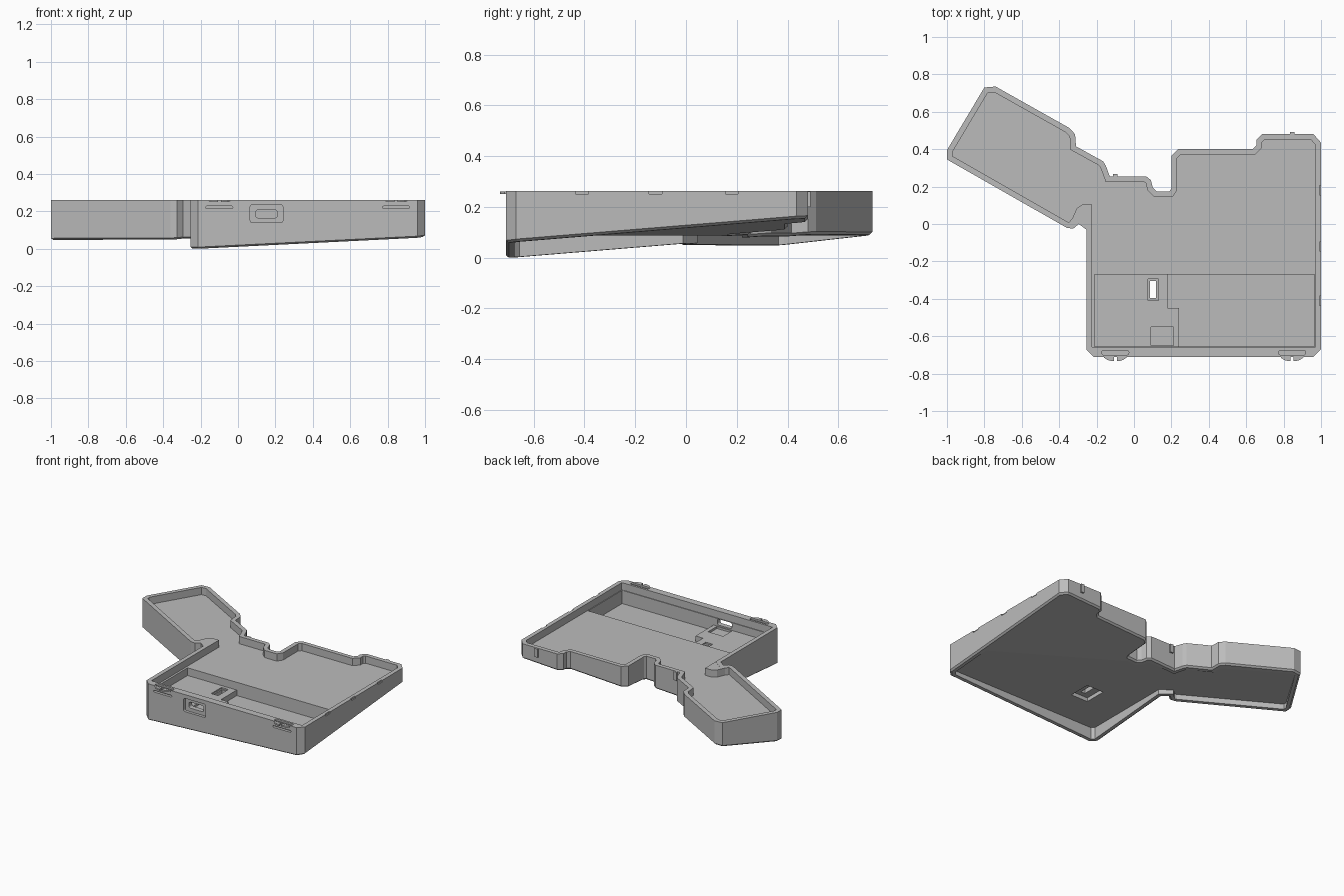
import bpy
import bmesh
from mathutils import Vector

cube = bpy.data.objects.get("Cube")
if cube:
    bpy.data.objects.remove(cube, do_unlink=True)

grey = bpy.data.materials.new("plain_grey")
grey.use_nodes = True
colour = (0.5, 0.5, 0.5, 1)
grey.diffuse_color = colour
grey.node_tree.nodes["Principled BSDF"].inputs["Base Color"].default_value = colour

TOP, FLOOR, POCKET, SHELF, RECESS = 0.262, 0.21, 0.115, 0.155, 0.088

# Case outline, clockwise from the wing tip
OUTLINE = [(-.8, .73), (-.74, .735), (-.345, .513), (-.315, .48), (-.31, .415),
           (-.165, .335), (-.15, .31), (-.13, .255), (.065, .255), (.09, .235),
           (.1, .195), (.12, .175), (.19, .175), (.2, .19), (.2, .365),
           (.235, .4), (.635, .4), (.655, .42), (.655, .45), (.685, .48),
           (.96, .48), (1, .435), (1, -.67), (.96, -.71), (-.215, -.71),
           (-.255, -.67), (-.255, -.03), (-.295, 0), (-.325, -.025),
           (-.36, -.02), (-1, .345), (-1, .395)]


def inset(points, amount):
    """Move every edge of a clockwise outline inward by the same amount."""
    result = []
    for i, p in enumerate(points):
        p = Vector(p)
        a = (p - Vector(points[i - 1])).normalized()
        b = (Vector(points[(i + 1) % len(points)]) - p).normalized()
        n, m = Vector((a.y, -a.x)), Vector((b.y, -b.x))
        result.append(p + (n + m) * amount / (1 + n.dot(m)))
    return result


def tilt(p, lift=0):
    """Height of the sloping underside below a point."""
    return -.003 + .05 * (p[0] + .255) + .082 * (p[1] + .71) + lift


def finish(name, bm):
    bmesh.ops.recalc_face_normals(bm, faces=bm.faces)
    mesh = bpy.data.meshes.new(name)
    bm.to_mesh(mesh)
    bm.free()
    mesh.materials.append(grey)
    ob = bpy.data.objects.new(name, mesh)
    bpy.context.collection.objects.link(ob)
    return ob


def loft(name, loops):
    """Skin a stack of equal loops and cap both ends."""
    bm = bmesh.new()
    rings = [[bm.verts.new(co) for co in loop] for loop in loops]
    for low, high in zip(rings, rings[1:]):
        for i in range(len(low)):
            bm.faces.new((low[i - 1], low[i], high[i], high[i - 1]))
    bm.faces.new(rings[0])
    bm.faces.new(rings[-1])
    return finish(name, bm)


def prism(name, points, low, high):
    return loft(name, [[(p[0], p[1], z) for p in points] for z in (low, high)])


def box(name, x, y, z, round_axis=None, radius=.012):
    """Box between limits, with the edges along one axis optionally rounded."""
    bm = bmesh.new()
    bmesh.ops.create_cube(bm, size=1)
    for v in bm.verts:
        v.co = [lim[0] + (c + .5) * (lim[1] - lim[0]) for c, lim in zip(v.co, (x, y, z))]
    if round_axis is not None:
        edges = [e for e in bm.edges
                 if abs(e.verts[0].co[round_axis] - e.verts[1].co[round_axis]) > 1e-5]
        bmesh.ops.bevel(bm, geom=edges, offset=radius, segments=3,
                        profile=.5, affect='EDGES')
    return finish(name, bm)


# Tray shell: chamfered sloping underside, upright walls, level floor
edge = inset(OUTLINE, .012)
inner = [(p.x, max(p.y, -.66)) for p in inset(OUTLINE, .03)]
case = loft("case_shell", [
    [(p[0], p[1], tilt(p)) for p in edge],
    [(p[0], p[1], tilt(p, .01)) for p in OUTLINE],
    [(p[0], p[1], TOP) for p in OUTLINE],
    [(p[0], p[1], TOP) for p in inner],
    [(p[0], p[1], FLOOR) for p in inner]])


def cut(cutter):
    cutter.hide_render = True
    mod = case.modifiers.new("cut", 'BOOLEAN')
    mod.operation = 'DIFFERENCE'
    mod.solver = 'EXACT'
    mod.object = cutter
    bpy.context.view_layer.objects.active = case
    bpy.ops.object.modifier_apply(modifier=mod.name)
    bpy.data.objects.remove(cutter, do_unlink=True)


# Level recess in the underside
cut(prism("under_recess", inset(OUTLINE, .035), -.1, RECESS))

# Front pocket with the raised controller shelf beside it
cut(prism("pocket", [(.18, -.27), (.965, -.27), (.965, -.655), (.24, -.655),
                     (.24, -.45), (.18, -.45)], POCKET, .4))
cut(box("shelf_space", (-.21, .25), (-.655, -.271), (SHELF, .41)))
cut(box("socket_bed", (.09, .21), (-.65, -.55), (.14, .3)))

# Button opening through the shelf, stepped above and below
cut(box("button_step", (.075, .13), (-.41, -.295), (.145, .3)))
cut(box("button_hole", (.085, .118), (-.395, -.305), (-.1, .3)))
cut(box("button_well", (.035, .17), (-.43, -.27), (-.1, .115)))

# Cable socket in the front wall
cut(box("socket_surround", (.065, .24), (-.8, -.69), (.14, .235), 1))
cut(box("socket_slot", (.095, .21), (-.8, -.6), (.165, .208), 1))

# Latch slots in the front wall and rim
for x in (-.1, .845):
    cut(box("front_slot", (x - .072, x + .072), (-.8, -.69), (.215, .228), 1, .006))
    cut(box("rim_slot", (x - .072, x + .072), (-.7, -.675), (.25, .3), 2, .01))

# Grip notches along the right edge of the rim
for y in (.18, -.12, -.41):
    cut(box("rim_notch", (.992, 1.1), (y - .025, y + .025), (.25, .3)))

# Latch tabs: two curved lobes with a gap between
for side, x in (("right", -.1), ("left", .845)):
    for n, s in (("inner", -1), ("outer", 1)):
        lobe = [(x + s * .008, -.7), (x + s * .06, -.7), (x + s * .06, -.715),
                (x + s * .042, -.727), (x + s * .02, -.733), (x + s * .008, -.733)]
        prism(f"{side}_{n}_latch_tab", lobe, .25, TOP - .001)

# Slim ribs on the back wall
for side, x, y in (("right", -.1, .255), ("left", .845, .48)):
    box(f"{side}_back_rib", (x - .012, x + .012), (y - .01, y + .011), (.2, TOP - .001))

# Thickened wall where the wing meets the main tray
prism("neck_block", [(-.36, -.005), (-.33, .03), (-.305, .085), (-.275, .105),
                     (-.225, .105), (-.225, -.03), (-.25, -.025), (-.295, .005),
                     (-.325, -.015)], FLOOR - .01, TOP - .001)
